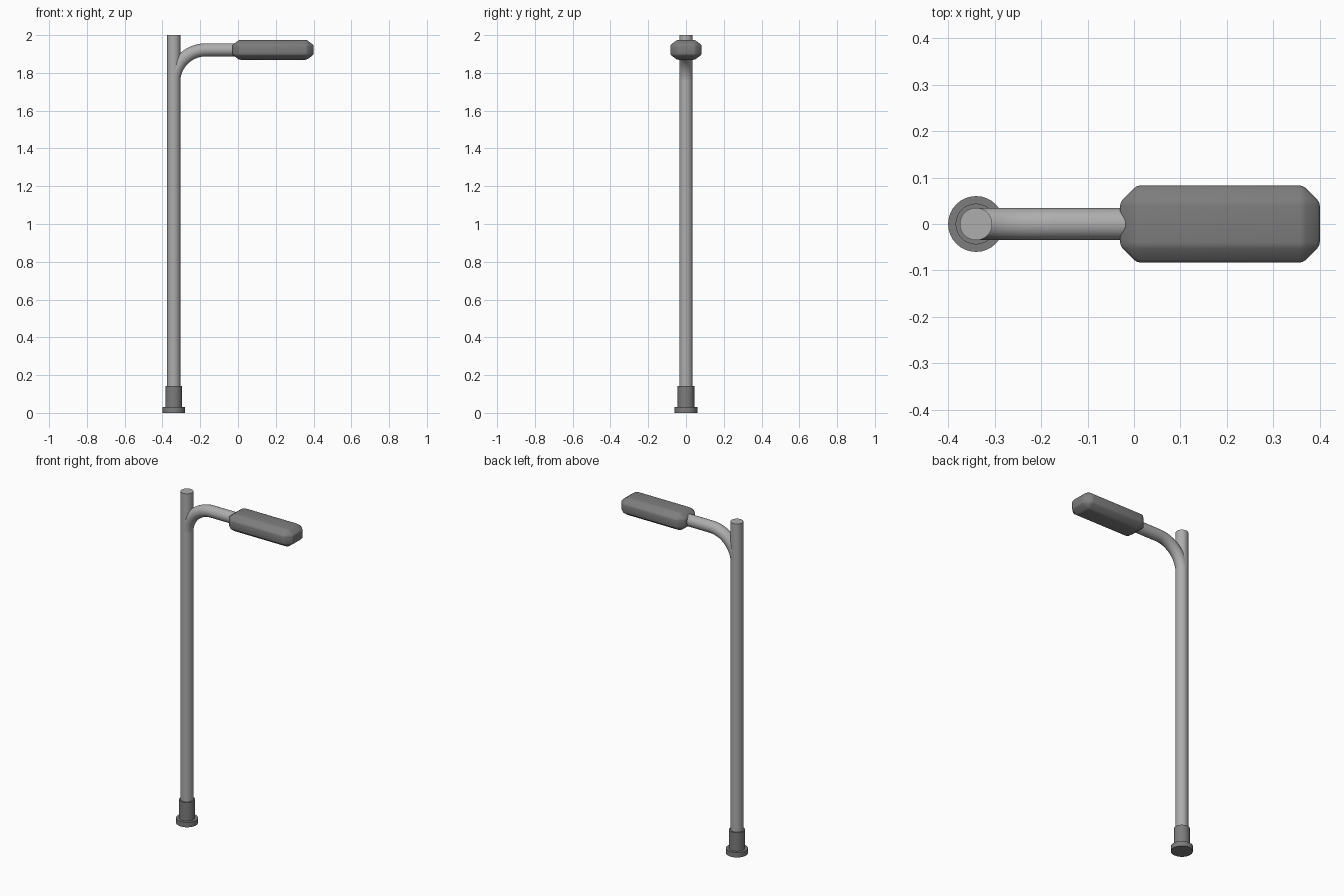
import bpy, bmesh, math

if "Cube" in bpy.data.objects:
    bpy.data.objects.remove(bpy.data.objects["Cube"])

PX = -0.34      # pole axis x
ARM_Z = 1.922   # arm and lamp height


def material(name, v):
    m = bpy.data.materials.new(name)
    m.diffuse_color = (v, v, v, 1)
    m.use_nodes = True
    m.node_tree.nodes["Principled BSDF"].inputs["Base Color"].default_value = m.diffuse_color
    return m


light_grey = material("light_grey_metal", 0.42)
dark_grey = material("dark_grey_metal", 0.205)


def finish(ob, name, mat):
    ob.name = name
    ob.data.materials.clear()
    ob.data.materials.append(mat)
    bpy.ops.object.select_all(action='DESELECT')
    ob.select_set(True)
    bpy.context.view_layer.objects.active = ob
    bpy.ops.object.shade_smooth_by_angle(angle=math.radians(35))


def cylinder(name, r, z0, z1, mat):
    bpy.ops.mesh.primitive_cylinder_add(vertices=32, radius=r, depth=z1 - z0,
                                        location=(PX, 0, (z0 + z1) / 2))
    finish(bpy.context.object, name, mat)


# Pole with base flange and sleeve
cylinder("base_flange", 0.06, 0.0, 0.03, dark_grey)
cylinder("base_sleeve", 0.044, 0.03, 0.142, dark_grey)
cylinder("pole", 0.035, 0.142, 2.0, light_grey)

# Curved arm: rings swept along a quarter bend, then straight into the lamp
R, r, sides = 0.17, 0.0345, 32
cx, cz = PX + R, ARM_Z - R
path = []
for i in range(17):
    a = math.pi / 2 * i / 16
    path.append((cx - R * math.cos(a), cz + R * math.sin(a), a))
path.append((0.01, ARM_Z, math.pi / 2))
bm = bmesh.new()
rings = []
for x, z, a in path:
    ring = []
    for k in range(sides):
        t = 2 * math.pi * k / sides
        n = r * math.cos(t)   # offset outwards from the bend
        ring.append(bm.verts.new((x - n * math.cos(a), r * math.sin(t), z + n * math.sin(a))))
    rings.append(ring)
for p, q in zip(rings, rings[1:]):
    for k in range(sides):
        j = (k + 1) % sides
        bm.faces.new((p[k], p[j], q[j], q[k]))
bm.faces.new(rings[0])
bm.faces.new(rings[-1])
bmesh.ops.recalc_face_normals(bm, faces=bm.faces)
mesh = bpy.data.meshes.new("arm")
bm.to_mesh(mesh)
bm.free()
arm = bpy.data.objects.new("arm", mesh)
bpy.context.collection.objects.link(arm)
finish(arm, "arm", light_grey)

# Lamp head: chamfered box with softened chamfer edges, flattened in z
bm = bmesh.new()
bmesh.ops.create_cube(bm, size=1)
bmesh.ops.scale(bm, vec=(0.43, 0.166, 0.14), verts=bm.verts)
bmesh.ops.bevel(bm, geom=bm.edges[:], offset=0.036, segments=1, affect='EDGES', profile=0.5)
bmesh.ops.bevel(bm, geom=bm.edges[:], offset=0.008, segments=2, affect='EDGES', profile=0.5)
bmesh.ops.scale(bm, vec=(1, 1, 0.75), verts=bm.verts)
bmesh.ops.translate(bm, vec=(0.185, 0, ARM_Z), verts=bm.verts)
mesh = bpy.data.meshes.new("lamp_head")
bm.to_mesh(mesh)
bm.free()
lamp = bpy.data.objects.new("lamp_head", mesh)
bpy.context.collection.objects.link(lamp)
finish(lamp, "lamp_head", dark_grey)
